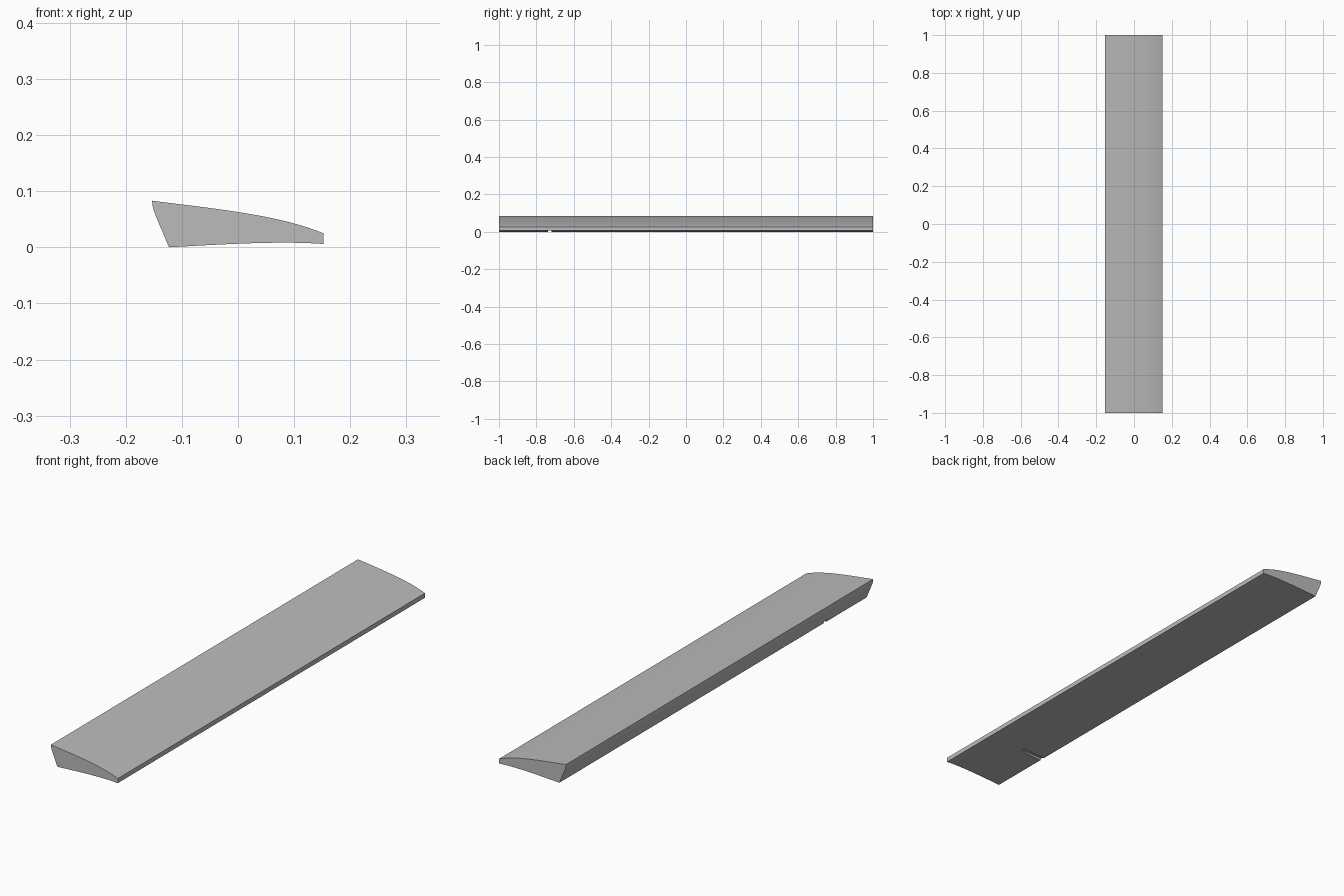
import bpy
import bmesh
from mathutils import Vector
from mathutils.geometry import interpolate_bezier

cube = bpy.data.objects.get("Cube")
if cube:
    bpy.data.objects.remove(cube, do_unlink=True)

grey = bpy.data.materials.new("plain_grey")
grey.use_nodes = True
colour = (0.5, 0.5, 0.5, 1)
grey.diffuse_color = colour
grey.node_tree.nodes["Principled BSDF"].inputs["Base Color"].default_value = colour


def curve(points, steps):
    return interpolate_bezier(*[Vector((x, 0, z)) for x, z in points], steps)


def extrude_profile(name, outline, y0, y1):
    """Closed x-z outline swept along y."""
    bm = bmesh.new()
    face = bm.faces.new([bm.verts.new((p.x, y0, p.z)) for p in outline])
    swept = bmesh.ops.extrude_face_region(bm, geom=[face])["geom"]
    verts = [v for v in swept if isinstance(v, bmesh.types.BMVert)]
    bmesh.ops.translate(bm, verts=verts, vec=(0, y1 - y0, 0))
    bmesh.ops.recalc_face_normals(bm, faces=bm.faces)
    mesh = bpy.data.meshes.new(name)
    bm.to_mesh(mesh)
    bm.free()
    mesh.materials.append(grey)
    obj = bpy.data.objects.new(name, mesh)
    bpy.context.collection.objects.link(obj)
    return obj


# Slat: crowned top, hollow underside, rounded upper back edge
top = curve([(-0.153, 0.083), (-0.05, 0.0695), (0.07, 0.059), (0.152, 0.025)], 20)
bottom = curve([(0.152, 0.006), (0.08, 0.011), (0.0, 0.007), (-0.123, 0.0)], 14)
back = curve([(-0.123, 0.0), (-0.148, 0.06), (-0.153, 0.067), (-0.153, 0.083)], 8)
slat = extrude_profile("slat", top + bottom + back[1:-1], -1, 1)

# Shallow notch across the underside from the back edge
notch = [Vector((x, 0, z)) for x, z in
         ((-0.2, -0.05), (-0.02, -0.05), (-0.02, 0.01), (-0.2, 0.01))]
cutter = extrude_profile("notch_cutter", notch, -0.738, -0.718)
cutter.hide_render = True

bpy.ops.object.select_all(action='DESELECT')
slat.select_set(True)
bpy.context.view_layer.objects.active = slat
cut = slat.modifiers.new("notch", 'BOOLEAN')
cut.operation = 'DIFFERENCE'
cut.solver = 'EXACT'
cut.object = cutter
bpy.ops.object.modifier_apply(modifier=cut.name)
bpy.data.objects.remove(cutter, do_unlink=True)
bpy.ops.object.shade_smooth_by_angle(angle=0.5)
